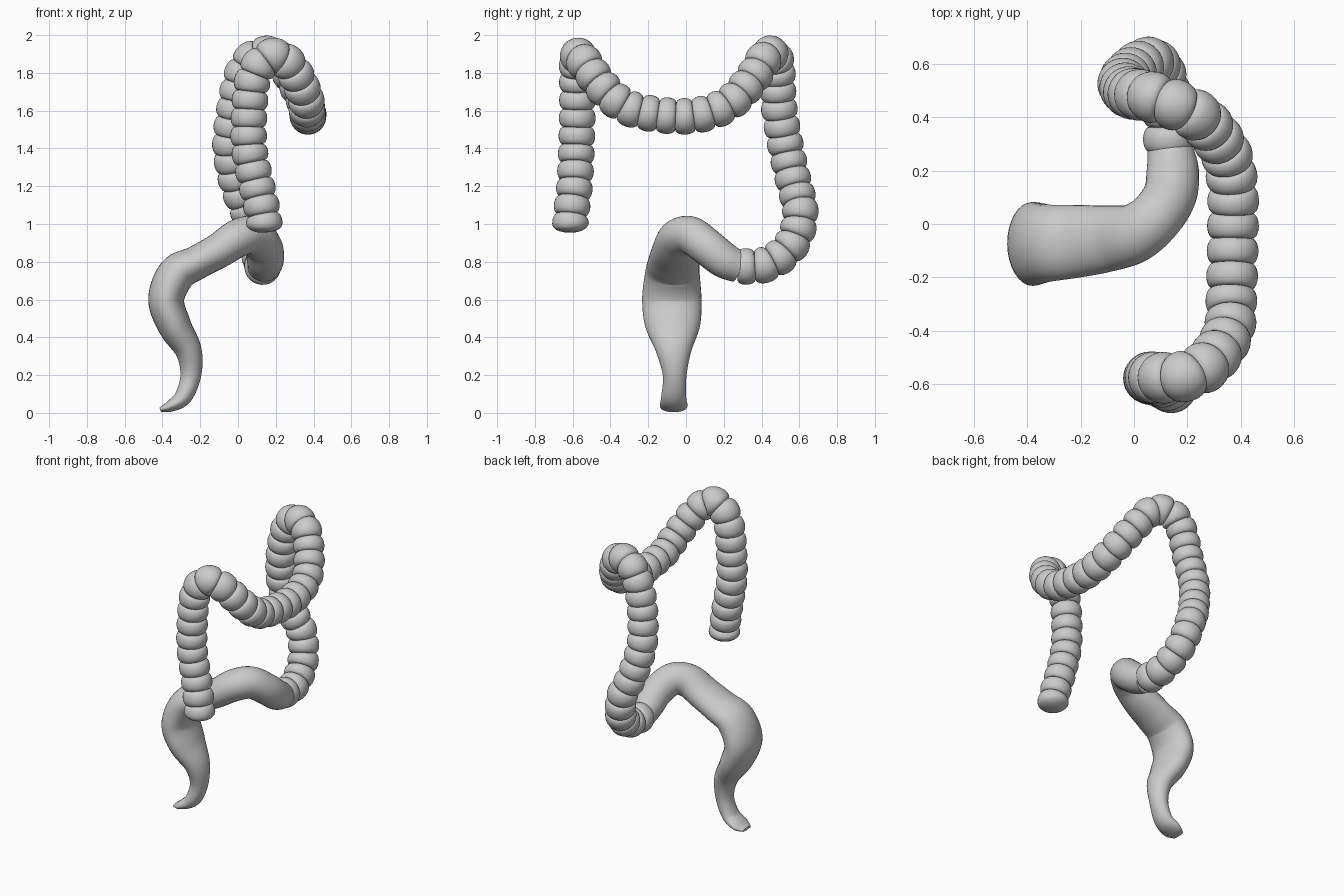
import bpy, bmesh, math
from mathutils import Vector

if "Cube" in bpy.data.objects:
    bpy.data.objects.remove(bpy.data.objects["Cube"])

def spline(points, steps=24):
    """Catmull-Rom through tuples of any length, resampled densely."""
    p = [Vector(q) for q in points]
    p = [2 * p[0] - p[1]] + p + [2 * p[-1] - p[-2]]
    out = []
    for i in range(1, len(p) - 2):
        a, b, c, d = p[i - 1:i + 3]
        for k in range(steps):
            t = k / steps
            out.append(0.5 * (2 * b + (c - a) * t + (2 * a - 5 * b + 4 * c - d) * t * t
                              + (3 * b - a - 3 * c + d) * t ** 3))
    return out + [p[-2]]

def sampler(pts):
    """Position as a function of arc length."""
    s = [0.0]
    for a, b in zip(pts, pts[1:]):
        s.append(s[-1] + (b - a).length)
    def at(d):
        i = 0
        while i < len(s) - 2 and s[i + 1] < d:
            i += 1
        return pts[i].lerp(pts[i + 1], min(1, (d - s[i]) / (s[i + 1] - s[i])))
    return at, s[-1]

def sweep(name, rings, side, segs=32):
    """Skin elliptical rings (centre, half_n, half_b), carrying the frame along."""
    bm = bmesh.new()
    loops, b = [], Vector(side)
    n_r = len(rings)
    for i, (c, rn, rb) in enumerate(rings):
        t = (rings[min(i + 1, n_r - 1)][0] - rings[max(i - 1, 0)][0]).normalized()
        b = (b - t * b.dot(t)).normalized()
        n = t.cross(b)
        loops.append([bm.verts.new(c + n * rn * math.cos(a) + b * rb * math.sin(a))
                      for a in (2 * math.pi * k / segs for k in range(segs))])
    for u, v in zip(loops, loops[1:]):
        for k in range(segs):
            j = (k + 1) % segs
            bm.faces.new((u[k], u[j], v[j], v[k]))
    bm.faces.new(loops[0])
    bm.faces.new(loops[-1])
    bmesh.ops.recalc_face_normals(bm, faces=bm.faces)
    me = bpy.data.meshes.new(name)
    bm.to_mesh(me)
    bm.free()
    ob = bpy.data.objects.new(name, me)
    bpy.context.collection.objects.link(ob)
    bpy.context.view_layer.objects.active = ob
    ob.select_set(True)
    bpy.ops.object.shade_smooth_by_angle(angle=math.radians(50))
    ob.select_set(False)
    return ob

# Beaded tube: up the front side, across, and down the rear side
path = [(.14, -.61, .955), (.135, -.61, 1.04), (.10, -.59, 1.2), (.06, -.58, 1.4), (.06, -.575, 1.6),
        (.08, -.575, 1.77), (.14, -.575, 1.87), (.225, -.56, 1.885), (.30, -.50, 1.80),
        (.355, -.40, 1.68), (.365, -.28, 1.605), (.37, -.05, 1.57), (.37, .12, 1.59),
        (.35, .25, 1.655), (.29, .35, 1.77), (.22, .415, 1.875), (.13, .455, 1.90),
        (.05, .48, 1.85), (.01, .485, 1.75), (-.02, .495, 1.6), (-.04, .53, 1.4),
        (0, .575, 1.2), (.05, .605, 1.08), (.09, .58, .93), (.115, .50, .83),
        (.13, .40, .78), (.13, .27, .775)]
at, length = sampler(spline(path))
beads, sub = 41, 10
rings = []
for i in range(beads):
    for k in range(sub + (i == beads - 1)):
        w = -math.cos(math.pi * k / sub)          # -1..1 across one bead
        bulge = math.sqrt(max(0, 1 - w * w))
        r = 0.072 + 0.025 * bulge
        if i == 0 and w < 0:                      # rounded blind end
            r = 0.012 + 0.085 * bulge
        rings.append((at((i + (w + 1) / 2) * length / beads), r, r))
sweep("beaded_tube", rings, (0, 1, 0))

# Smooth tube: x, y, z, half thickness, half width (listed from the bottom tip up)
smooth = [(-.412, -.065, .017, .012, .045), (-.36, -.065, .035, .03, .073), (-.29, -.065, .085, .046, .066),
          (-.25, -.06, .2, .055, .063), (-.262, -.065, .33, .07, .095), (-.335, -.07, .46, .088, .145),
          (-.38, -.075, .6, .095, .157), (-.325, -.072, .735, .1, .145), (-.22, -.065, .795, .09, .137),
          (-.1, -.055, .86, .093, .125), (0, -.035, .925, .1, .112), (.08, .025, .94, .1, .102),
          (.135, .11, .88, .098, .1), (.145, .20, .81, .095, .098), (.135, .285, .77, .083, .085)]
sweep("smooth_tube", [(q, v[3], v[4]) for v in spline(smooth, 8)
                      for q in [Vector(v[:3])]], (0, 1, 0))
